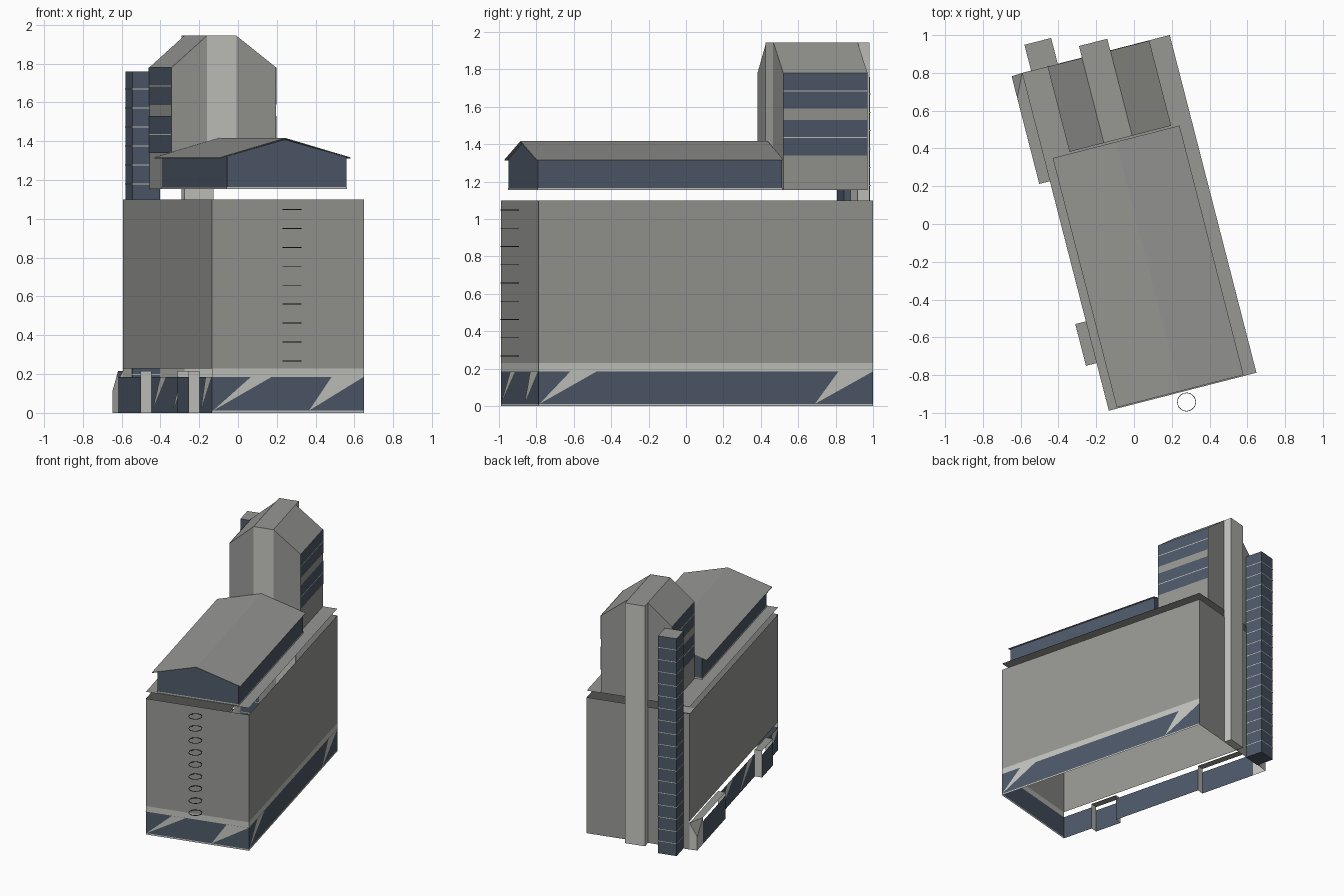
import bpy, math
from mathutils import Matrix

if "Cube" in bpy.data.objects:
    bpy.data.objects.remove(bpy.data.objects["Cube"])

ROT = Matrix.Rotation(math.radians(14.4), 4, 'Z')   # whole building is turned


def material(name, rgb):
    m = bpy.data.materials.new(name)
    m.diffuse_color = (*rgb, 1)
    m.use_nodes = True
    m.node_tree.nodes["Principled BSDF"].inputs["Base Color"].default_value = m.diffuse_color
    return m


GREY = material("wall grey", (0.31, 0.31, 0.295))
LIGHT = material("light concrete", (0.56, 0.56, 0.53))
BLUE = material("blue glass", (0.075, 0.10, 0.14))
DARK = material("dark metal", (0.05, 0.05, 0.05))


def mesh(name, verts, faces, mats, pick=None):
    me = bpy.data.meshes.new(name)
    me.from_pydata(verts, [], faces)
    me.transform(ROT)
    mats = mats if isinstance(mats, list) else [mats]
    for m in mats:
        me.materials.append(m)
    if pick:
        for i, p in enumerate(me.polygons):
            p.material_index = pick(i)
    me.update()
    ob = bpy.data.objects.new(name, me)
    bpy.context.collection.objects.link(ob)
    return ob


def wall(name, p, q, z0, z1, mat):
    """Upright sheet from p to q, outside on the right of p->q."""
    v = [(*p, z0), (*q, z0), (*q, z1), (*p, z1)]
    return mesh(name, v, [(0, 1, 2, 3)], mat)


def box(name, u0, u1, v0, v1, z0, z1, mats, pick=None, caps=True):
    """Faces: front, right, back, left, top, bottom."""
    c = [(u0, v0), (u1, v0), (u1, v1), (u0, v1)]
    v = [(*p, z0) for p in c] + [(*p, z1) for p in c]
    f = [(i, (i + 1) % 4, (i + 1) % 4 + 4, i + 4) for i in range(4)]
    if caps:
        f += [(4, 5, 6, 7), (3, 2, 1, 0)]
    return mesh(name, v, f, mats, pick)


def prism(name, prof, v0, v1, mats, pick=None):
    """Extrude a (u, z) profile, counter-clockwise from the front, along v."""
    n = len(prof)
    v = [(u, v0, z) for u, z in prof] + [(u, v1, z) for u, z in prof]
    f = [(i, i + n, (i + 1) % n + n, (i + 1) % n) for i in range(n)]
    f += [tuple(range(n)), tuple(range(2 * n - 1, n - 1, -1))]
    return mesh(name, v, f, mats, pick)


U0, U1, V0, V1 = -0.375, 0.432, -0.924, 0.922
FL, FR, BR, BL = (U0, V0), (U1, V0), (U1, V1), (U0, V1)
GLASS, BAND, TOP, DECK = 0.185, 0.23, 1.1, 1.155

# main block: open shell, raised above the glass ground floor
for n, p, q, z in (("front", FL, FR, BAND), ("right", FR, BR, BAND),
                   ("back", BR, BL, 0), ("left", BL, FL, BAND)):
    wall(n + "_wall", p, q, z, TOP, GREY)
for n, p, q in (("front", FL, FR), ("right", FR, BR)):
    wall(n + "_light_band", p, q, GLASS, BAND, LIGHT)
    wall(n + "_plinth", p, q, 0, 0.012, LIGHT)
    wall(n + "_shop_glass", p, q, 0.012, GLASS, BLUE)

# left ground floor glass, between the two porches
for i, (a, b) in enumerate(((0.33, -0.436), (-0.664, V0))):
    wall(f"left_shop_glass_{i}", (U0, a), (U0, b), 0, GLASS, BLUE)

# slanted light wedges on the glass: foot, then two points at the top
E = 0.003
for i, (foot, a, b) in enumerate(((-0.37, -0.17, -0.06), (0.14, 0.26, 0.43))):
    y = V0 - E
    mesh(f"front_wedge_{i}", [(foot, y, 0.012), (b, y, GLASS), (a, y, GLASS)], [(0, 1, 2)], LIGHT)
for i, (foot, a, b) in enumerate(((-0.92, -0.75, -0.605), (0.60, 0.73, 0.92))):
    x = U1 + E
    mesh(f"right_wedge_{i}", [(x, foot, 0.012), (x, b, GLASS), (x, a, GLASS)], [(0, 1, 2)], LIGHT)
for i, (foot, a, b) in enumerate(((0.30, 0.14, 0.02), (-0.12, -0.28, -0.40), (-0.70, -0.80, -0.92))):
    x = U0 - E
    mesh(f"left_wedge_{i}", [(x, foot, 0.012), (x, b, GLASS), (x, a, GLASS)], [(0, 1, 2)], LIGHT)

# small porch: glass side, light ends, grey top with a slit below it
P, PT = -0.433, 0.215
wall("small_porch_glass", (P, -0.436), (P, -0.664), 0, GLASS, BLUE)
wall("small_porch_front", (P, -0.664), (U0, -0.664), 0, PT, LIGHT)
wall("small_porch_back", (U0, -0.436), (P, -0.436), 0, PT, LIGHT)
mesh("small_porch_top", [(P, -0.664, PT), (U0, -0.664, PT), (U0, -0.436, PT), (P, -0.436, PT)],
     [(0, 1, 2, 3)], GREY)

# long porch, its rear outer corner dropped
wall("long_porch_front", (P, 0.33), (U0, 0.33), 0, PT, LIGHT)
wall("long_porch_glass", (P, 0.80), (P, 0.33), 0, GLASS, BLUE)
mesh("long_porch_top", [(P, 0.33, PT), (U0, 0.33, PT), (U0, V1, PT), (P, 0.80, PT), (P, 0.918, 0.11)],
     [(0, 1, 2, 3), (3, 2, 4)], GREY)
mesh("long_porch_end", [(U0, V1, 0), (P, 0.918, 0), (P, 0.918, 0.11), (U0, V1, PT),
                        (P, 0.80, 0), (P, 0.80, PT)],
     [(0, 1, 2, 3), (1, 4, 5, 2)], LIGHT)

# roof deck floating above the wall tops
mesh("roof_deck", [(*p, DECK) for p in (FL, FR, BR, BL)], [(0, 1, 2, 3)], GREY)

# penthouse: glass body with gable ends and a thin two-slope roof
ridge, rz, ez = 0.017, 1.412, 1.312
prism("penthouse", [(-0.29, DECK), (0.345, DECK), (0.345, 1.318), (ridge, rz - 0.003), (-0.29, 1.322)],
      -0.905, 0.44, BLUE)
prism("penthouse_roof", [(-0.33, ez), (ridge, rz), (0.363, ez), (0.363, ez + 0.005),
                         (ridge, rz + 0.005), (-0.33, ez + 0.005)], -0.918, 0.445, GREY)
box("penthouse_sill", -0.293, 0.348, -0.908, 0.443, DECK, DECK + 0.01, LIGHT, caps=False)

# tower with sloped shoulders and a flat crown
T0, T1, S0, S1 = -0.236, 0.32, -0.048, 0.107
SH, CR = 1.78, 1.945
prism("tower", [(T0, DECK), (T1, DECK), (T1, SH), (S1, CR), (S0, CR), (T0, SH)], 0.455, 0.92, GREY)
wall("tower_front_stripe", (S0, 0.452), (S1, 0.452), DECK, CR, LIGHT)
box("rear_shaft", S0, S1, 0.92, 0.985, 0, CR, [LIGHT, GREY], lambda i: int(i == 4))
# tower side windows: two double rows on each side
for i, z in enumerate((1.34, 1.438, 1.59, 1.688)):
    h = 0.092
    wall(f"tower_right_window_{i}", (T1 + E, 0.455), (T1 + E, 0.92), z, z + h, BLUE)
    wall(f"tower_left_window_{i}", (T0 - E, 0.92), (T0 - E, 0.455), z, z + h, BLUE)
for i, z in enumerate((1.432, 1.682)):
    wall(f"tower_right_line_{i}", (T1 + E, 0.455), (T1 + E, 0.92), z, z + 0.006, LIGHT)
    wall(f"tower_left_line_{i}", (T0 - E, 0.92), (T0 - E, 0.455), z, z + 0.006, LIGHT)

# glass stair column with a light line at every floor
CT = 1.76
box("stair_column", -0.326, -0.18, 0.918, 1.063, 0, CT, [BLUE, GREY], lambda i: int(i == 4))
for k in range(1, 18):
    z = 0.098 * k
    box(f"stair_floor_line_{k}", -0.328, -0.178, 0.916, 1.065, z, z + 0.005, LIGHT, caps=False)

# stack of thin hoops up the front wall
N = 20
for k in range(9):
    z = 0.266 + 0.0975 * k
    v, f = [], []
    for j in range(N):
        a = 2 * math.pi * j / N
        for r, dz in ((0.05, 0), (0.05, 0.004), (0.047, 0.004), (0.047, 0)):
            v.append((0.035 + r * math.cos(a), -0.982 + r * math.sin(a), z + dz))
        n = (j + 1) % N
        f += [(4 * j + s, 4 * n + s, 4 * n + (s + 1) % 4, 4 * j + (s + 1) % 4) for s in range(4)]
    mesh(f"front_hoop_{k}", v, f, DARK)
